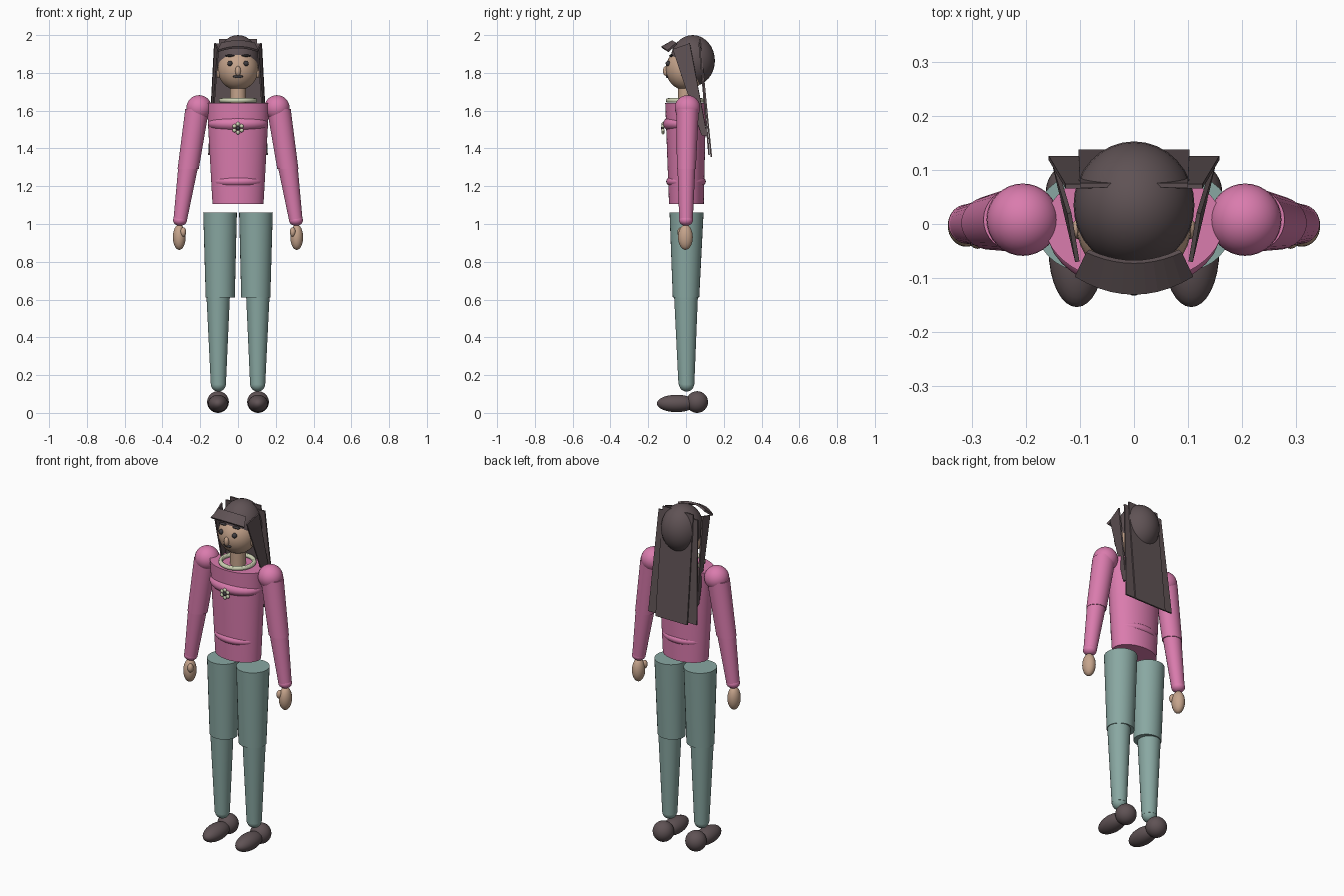
import bpy, bmesh, math
from mathutils import Vector, Matrix

if "Cube" in bpy.data.objects:
    bpy.data.objects.remove(bpy.data.objects["Cube"])


def mat(name, rgb):
    m = bpy.data.materials.new(name)
    m.diffuse_color = (*rgb, 1)
    m.use_nodes = True
    m.node_tree.nodes["Principled BSDF"].inputs["Base Color"].default_value = m.diffuse_color
    return m


PINK = mat("pink_knit", (0.70, 0.20, 0.42))
TEAL = mat("teal_cloth", (0.25, 0.39, 0.36))
BROWN = mat("dark_brown", (0.115, 0.085, 0.09))
SKIN = mat("skin", (0.56, 0.37, 0.26))
CREAM = mat("cream", (0.62, 0.65, 0.46))
DARK = mat("charcoal", (0.05, 0.045, 0.05))


def finish(name, bm, m, smooth=True):
    me = bpy.data.meshes.new(name)
    bmesh.ops.recalc_face_normals(bm, faces=bm.faces[:])
    bm.to_mesh(me)
    bm.free()
    ob = bpy.data.objects.new(name, me)
    bpy.context.collection.objects.link(ob)
    me.materials.append(m)
    if smooth:
        bpy.ops.object.select_all(action='DESELECT')
        ob.select_set(True)
        bpy.context.view_layer.objects.active = ob
        bpy.ops.object.shade_smooth_by_angle(angle=math.radians(40))
    return ob


def ball(name, c, r, m, seg=32):
    """Ellipsoid with centre c and radii r."""
    r = (r, r, r) if isinstance(r, (int, float)) else r
    bm = bmesh.new()
    bmesh.ops.create_uvsphere(bm, u_segments=seg, v_segments=seg // 2, radius=1,
                              matrix=Matrix.Translation(c) @ Matrix.Diagonal((*r, 1)))
    return finish(name, bm, m)


def limb(name, a, ra, b, rb, m, seg=32):
    """Tapered elliptical tube from a down to b, radii (x, y), closed ends."""
    bm = bmesh.new()
    rings = []
    for c, r in ((a, ra), (b, rb)):
        rings.append([bm.verts.new((c[0] + r[0] * math.cos(t), c[1] + r[1] * math.sin(t), c[2]))
                      for t in (2 * math.pi * i / seg for i in range(seg))])
    for i in range(seg):
        j = (i + 1) % seg
        bm.faces.new((rings[0][i], rings[0][j], rings[1][j], rings[1][i]))
    bm.faces.new(rings[0])
    bm.faces.new(rings[1])
    return finish(name, bm, m)


def strip(name, upper, lower, m, thick=0.008):
    """Thin ribbon between two edges of equal point count."""
    bm = bmesh.new()
    u = [bm.verts.new(p) for p in upper]
    l = [bm.verts.new(p) for p in lower]
    for i in range(len(u) - 1):
        bm.faces.new((u[i], u[i + 1], l[i + 1], l[i]))
    ob = finish(name, bm, m, False)
    mod = ob.modifiers.new("thickness", 'SOLIDIFY')
    mod.thickness = thick
    mod.offset = 0
    return ob


# Torso with chest and waist bulges
limb("torso", (0, -0.002, 1.64), (0.165, 0.108), (0, 0.002, 1.105), (0.135, 0.092), PINK, 48)
ball("chest", (0, -0.014, 1.53), (0.16, 0.108, 0.055), PINK)
ball("waist", (0, 0, 1.225), (0.138, 0.105, 0.045), PINK)

# Neck and collar
limb("neck", (0, 0, 1.75), (0.042, 0.042), (0, 0, 1.63), (0.042, 0.042), SKIN)
bpy.ops.mesh.primitive_torus_add(location=(0, -0.005, 1.654), major_radius=0.09, minor_radius=0.012,
                                 major_segments=40, minor_segments=12)
collar = bpy.context.object
collar.name = "collar"
collar.data.materials.append(CREAM)
bpy.ops.object.shade_smooth_by_angle()

# Flower brooch
ball("brooch_centre", (0, -0.124, 1.507), (0.011, 0.009, 0.011), DARK, 12)
for i in range(6):
    t = math.radians(60 * i + 30)
    ball("brooch_petal", (0.022 * math.cos(t), -0.122, 1.507 + 0.022 * math.sin(t)),
         (0.011, 0.008, 0.011), CREAM, 12)

# Head and face
ball("head", (0, 0, 1.82), (0.107, 0.107, 0.112), SKIN)
ball("nose", (0, -0.107, 1.81), (0.015, 0.015, 0.026), SKIN, 16)
ball("mouth", (0, -0.099, 1.781), (0.026, 0.008, 0.009), DARK, 16)

# Hair cap, long back panel and fringe
ball("hair_cap", (0, 0.035, 1.865), (0.112, 0.118, 0.135), BROWN)
strip("hair_back", [(-0.1, 0.072, 1.98), (0.1, 0.072, 1.98)],
      [(-0.103, 0.134, 1.355), (0.103, 0.134, 1.355)], BROWN)
steps = [i / 5 - 1 for i in range(11)]
strip("fringe",
      [(0.086 * s, -0.05 - 0.02 * (1 - s * s), 1.955 + 0.012 * (1 - s * s)) for s in steps],
      [(0.107 * s, -0.095 - 0.033 * (1 - s * s), 1.915 + 0.02 * (1 - s * s)) for s in steps],
      BROWN, 0.012)

# Mirrored parts
for side, k in (("right", -1), ("left", 1)):
    # Face details
    ball(side + "_eye", (k * 0.043, -0.094, 1.85), 0.014, DARK, 16)
    ball(side + "_eyebrow", (k * 0.043, -0.079, 1.891), (0.024, 0.01, 0.006), DARK, 16)
    ball(side + "_ear", (k * 0.104, -0.01, 1.8), (0.012, 0.018, 0.028), SKIN, 16)
    # Hair strands beside and behind the head
    strip(side + "_hair_back_strand", [(k * 0.055, 0.07, 1.955), (k * 0.127, 0.07, 1.955)],
          [(k * 0.085, 0.122, 1.365), (k * 0.158, 0.122, 1.365)], BROWN)
    strip(side + "_hair_side_lock",
          [(k * 0.105, -0.07, 1.925), (k * 0.12, 0.02, 1.957)],
          [(k * 0.14, 0.083, 1.47), (k * 0.148, 0.113, 1.465)], BROWN)
    # Arm
    ball(side + "_shoulder", (k * 0.206, 0.008, 1.615), 0.067, PINK)
    limb(side + "_upper_arm", (k * 0.216, 0.008, 1.61), (0.063, 0.06),
         (k * 0.264, 0.002, 1.29), (0.056, 0.05), PINK)
    limb(side + "_forearm", (k * 0.265, 0.002, 1.295), (0.052, 0.047),
         (k * 0.306, 0, 1.02), (0.036, 0.036), PINK)
    ball(side + "_cuff", (k * 0.307, 0, 1.02), (0.037, 0.037, 0.03), PINK)
    ball(side + "_hand", (k * 0.311, -0.003, 0.93), (0.034, 0.039, 0.067), SKIN)
    ball(side + "_thumb", (k * 0.29, -0.028, 0.957), (0.016, 0.018, 0.025), SKIN, 16)
    # Leg
    limb(side + "_thigh", (k * 0.095, 0.003, 1.06), (0.089, 0.09),
         (k * 0.094, 0, 0.61), (0.077, 0.07), TEAL)
    limb(side + "_shin", (k * 0.105, 0, 0.62), (0.062, 0.063),
         (k * 0.104, 0.002, 0.15), (0.04, 0.042), TEAL)
    ball(side + "_ankle", (k * 0.104, 0.003, 0.153), 0.04, TEAL)
    # Shoe
    ball(side + "_shoe_heel", (k * 0.106, 0.059, 0.0575), 0.0575, BROWN)
    ball(side + "_shoe_toe", (k * 0.106, -0.05, 0.05), (0.052, 0.104, 0.046), BROWN)
